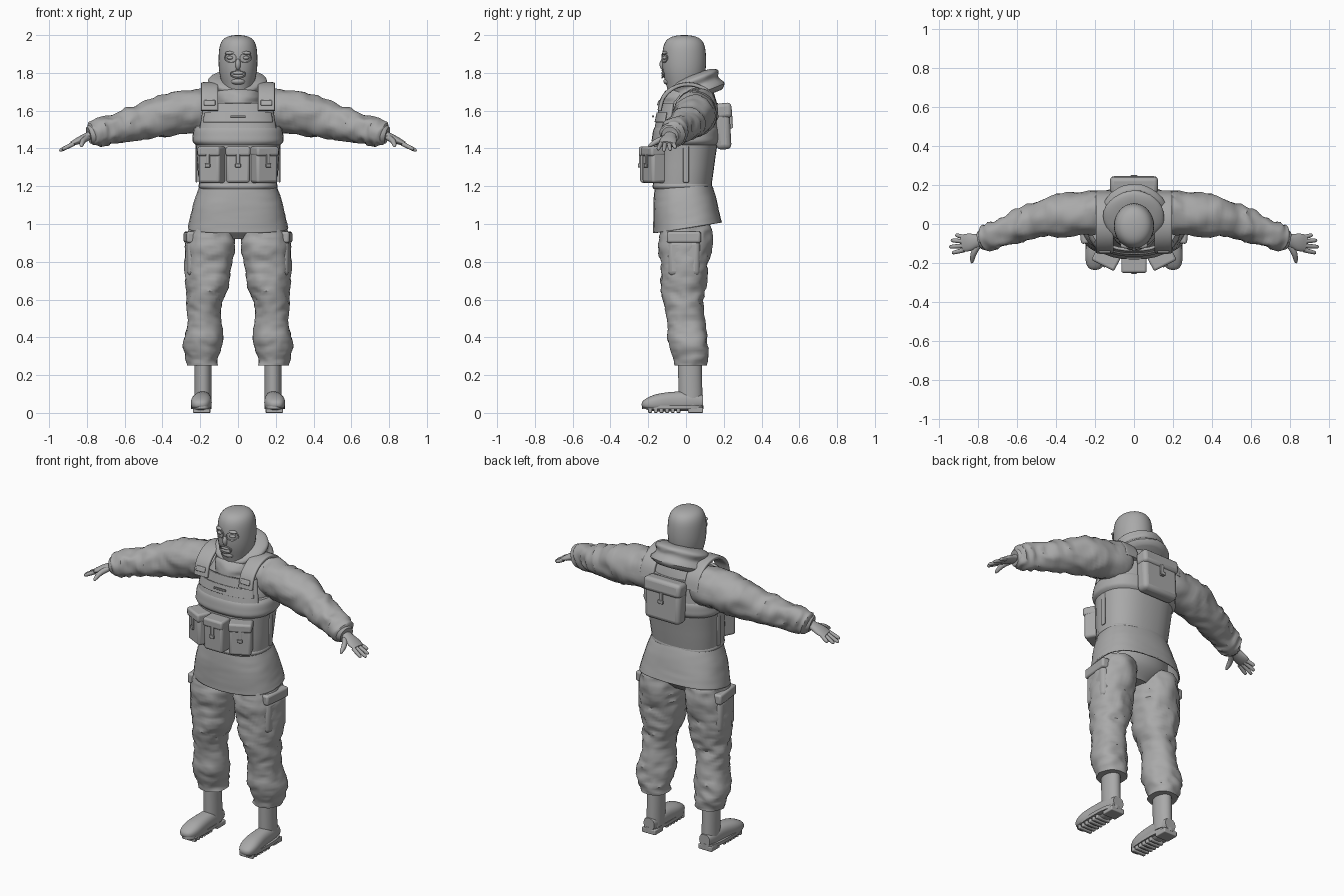
import bpy, bmesh, math
from mathutils import Vector, Matrix, noise

if "Cube" in bpy.data.objects:
    bpy.data.objects.remove(bpy.data.objects["Cube"], do_unlink=True)

grey = bpy.data.materials.new("plain grey")
grey.use_nodes = True
grey.diffuse_color = (.4, .4, .4, 1)
grey.node_tree.nodes["Principled BSDF"].inputs["Base Color"].default_value = grey.diffuse_color

X, Y, Z = Matrix.Identity(3)


def finish(name, mesh_data, mirror=False, bevel=0, thickness=0):
    """Turn a bmesh into a shaded object, optionally mirrored across x."""
    bmesh.ops.recalc_face_normals(mesh_data, faces=mesh_data.faces)
    mesh = bpy.data.meshes.new(name)
    mesh_data.to_mesh(mesh)
    mesh_data.free()
    mesh.materials.append(grey)
    mesh.polygons.foreach_set("use_smooth", [True] * len(mesh.polygons))
    mesh.set_sharp_from_angle(angle=math.radians(40))
    part = bpy.data.objects.new(name, mesh)
    bpy.context.scene.collection.objects.link(part)
    if thickness:
        part.modifiers.new("thickness", "SOLIDIFY").thickness = thickness
    if bevel:
        rounding = part.modifiers.new("rounding", "BEVEL")
        rounding.width, rounding.segments = bevel, 3
    if mirror:
        part.modifiers.new("mirror", "MIRROR")


def sample(keys, t):
    """Smooth curve through evenly spaced keys, which may be numbers or vectors."""
    last = len(keys) - 1
    if last == 0:
        return keys[0]
    start = min(int(t * last), last - 1)
    f = t * last - start
    a, b, c, d = (keys[max(0, min(last, start + k))] for k in (-1, 0, 1, 2))
    return b + (c - a + (a * 2 - b * 5 + c * 4 - d + ((b - c) * 3 + d - a) * f) * f) * (f / 2)


def tube(name, points, radii, depths=(1,), axis=None, side=X, sides=32, rings=24, power=2,
         folds=0, tilt=0, dome=0, arc=None, thickness=0, mirror=False):
    """Skin superellipse rings along a path; depth is relative to the radius.
    A dome exponent rounds off the far end, an arc in degrees leaves an open panel."""
    path = [Vector(p) for p in points]
    skin, loops = bmesh.new(), []
    first, final = arc or (0, 360)
    for r in range(rings + 1):
        t = r / rings
        if dome:
            t = 1 - (1 - t) ** 2
        tangent = axis or (sample(path, min(1, t + .02)) - sample(path, max(0, t - .02))).normalized()
        u = (side - tangent * side.dot(tangent)).normalized()
        v = tangent.cross(u)
        radius = sample(radii, t)
        if dome:
            radius *= math.sqrt(max(0, 1 - t ** dome)) + .001
        loop = []
        for k in range(sides):
            angle = math.radians(first + (final - first) * k / (sides - 1 if arc else sides))
            c, s = (math.copysign(abs(w) ** (2 / power), w) for w in (math.cos(angle), math.sin(angle)))
            offset = (u * c + v * s * sample(depths, t)) * radius
            place = sample(path, t) + offset
            place.z += tilt * offset.y
            if folds:
                crease = .5 - abs(noise.noise(place * 12 + tangent * 9 * place.dot(tangent)))
                place += offset.normalized() * folds * (noise.noise(place * 7) + crease)
            loop.append(skin.verts.new(place))
        loops.append(loop)
    for low, high in zip(loops, loops[1:]):
        for k in range(sides - 1 if arc else sides):
            j = (k + 1) % sides
            skin.faces.new((low[k], low[j], high[j], high[k]))
    if not thickness:
        skin.faces.new(loops[0])
        skin.faces.new(loops[-1])
    finish(name, skin, mirror, thickness=thickness)


def place_shape(location, size, turn=0, lean=0):
    return (Matrix.Translation(location) @ Matrix.Rotation(math.radians(turn), 4, "Z")
            @ Matrix.Rotation(math.radians(lean), 4, "X") @ Matrix.Diagonal((*size, 1)))


def box(name, location, size, turn=0, lean=0, bevel=.005, mirror=False):
    shape = bmesh.new()
    bmesh.ops.create_cube(shape, size=1, matrix=place_shape(location, size, turn, lean))
    finish(name, shape, mirror, bevel)


def ball(name, location, size, mirror=False):
    shape = bmesh.new()
    bmesh.ops.create_uvsphere(shape, u_segments=20, v_segments=12, radius=1,
                              matrix=place_shape(location, size))
    finish(name, shape, mirror)


# Masked head and facial features
tube("head", [(0, -.01, 1.62), (0, -.01, 2)], [.07, .075, .1, .105, .105], [1.13], axis=Z, dome=8)
ball("nose", (0, -.12, 1.845), (.015, .02, .03))
ball("chin", (0, -.09, 1.755), (.04, .03, .02))
ball("brows", (.04, -.11, 1.905), (.03, .015, .01), mirror=True)
ball("eyes", (.04, -.11, 1.88), (.02, .015, .01), mirror=True)
for lip, height in (("upper_lip", 1.8), ("lower_lip", 1.785)):
    ball(lip, (0, -.12, height), (.03, .01, .01))


def face_hem(name, x, z, width, height, mirror=False):
    """Raised oval hem that follows the curve of the face."""
    rim = []
    for k in range(25):
        angle = math.tau * k / 24
        px = x + width * math.cos(angle)
        rim.append((px, -.01 - .117 * math.sqrt(1 - (px / .107) ** 2), z + height * math.sin(angle)))
    tube(name, rim, [.004], side=Y, sides=6, rings=48, mirror=mirror)


face_hem("eye_hems", .04, 1.88, .03, .025, mirror=True)
face_hem("mouth_hem", 0, 1.793, .04, .02)

# Scarf and lowered hood
tube("scarf", [(0, 0, 1.62), (0, -.01, 1.74)], [.13, .12, .1], axis=Z, tilt=.2, folds=.015, dome=8)
tube("hood", [(0, .06, 1.66), (0, .03, 1.79)], [.14, .165, .14, .15, .13], [.9],
     axis=Z, tilt=.4, folds=.012, dome=9)

# Jacket with flared skirt
tube("jacket_body", [(0, -.02, 1.2), (0, .05, 1.73)], [.2, .21, .2, .12], [.72], axis=Z, power=2.3)
tube("jacket_skirt", [(0, .01, .98), (0, -.02, 1.21)], [.265, .24, .2], [.68, .72],
     axis=Z, power=2.4, tilt=.16, folds=.004, thickness=.008)

# Sleeves gathered at the wrist
tube("sleeves", [(.13, .06, 1.61), (.46, .03, 1.56), (.79, -.085, 1.47)], [.1, .105, .09, .075, .06],
     side=Y, sides=40, rings=50, folds=.022, dome=20, mirror=True)
tube("cuffs", [(.75, -.075, 1.48), (.79, -.085, 1.47)], [.05, .055, .045], side=Y, mirror=True)

# Hands with fanned fingers
wrist, knuckles = Vector((.77, -.08, 1.475)), Vector((.88, -.1, 1.425))
tube("palms", [wrist, knuckles], [.03, .035, .045, .04], [.8, .6, .4, .3], side=Y, mirror=True)
for slot, (finger, reach) in enumerate(dict(little=.05, ring=.075, middle=.085, index=.07).items()):
    spread = slot - 1.5
    root = knuckles - Y * .022 * spread - X * .01
    way = Vector((.9, -.15 * spread, -.45)).normalized()
    tube(finger + "_fingers", [root, root + way * reach], [.012, .01], side=Y, sides=12, rings=9,
         dome=8, mirror=True)
tube("thumbs", [(.79, -.1, 1.46), (.82, -.15, 1.44), (.83, -.2, 1.41)], [.015, .015, .01],
     side=Z, sides=12, dome=8, mirror=True)

# Baggy trousers
tube("trouser_hips", [(0, 0, .92), (0, 0, 1.18)], [.1, .2, .21, .2], [.65], axis=Z)
tube("trouser_legs", [(.19, .02, .25), (.17, -.01, .63), (.135, 0, 1)], [.07, .09, .085, .11, .125, .11],
     [1.1], axis=Z, sides=40, rings=50, power=2.15, folds=.02, mirror=True)
box("cargo_pockets", (.245, -.01, .82), (.06, .17, .19), turn=-6, bevel=.025, mirror=True)
box("cargo_flaps", (.25, -.01, .93), (.06, .18, .06), turn=-6, bevel=.012, mirror=True)

# Boots with heel and tread
tube("boot_shafts", [(.185, .025, .04), (.185, .02, .28)], [.045], [1.4], axis=Z, mirror=True)
tube("boot_feet", [(.187, .09, .06), (.19, -.07, .06), (.2, -.235, .045)], [.035, .045, .05, .055, .045],
     [1, 1.1, .9, .6], axis=-Y, power=2.4, dome=12, mirror=True)
tube("boot_soles", [(.194, -.07, .02), (.194, -.07, .04)], [.054], [3], axis=Z, rings=1, power=2.8, mirror=True)
box("heels", (.19, .05, .015), (.09, .08, .03), mirror=True)
for row in range(6):
    box(f"tread_{row}", (.193, -.04 - .03 * row, .015), (.09, .02, .03), mirror=True)


# Armoured vest built from layers sharing one cross-section
def vest_layer(name, low, high, radii, **options):
    tube(name, [(0, (low - 1.45) * .08, low), (0, (high - 1.45) * .08, high)], radii, [.75],
         axis=Z, power=2.4, **options)


vest_layer("vest_wrap", 1.19, 1.43, [.205, .215, .225])
vest_layer("vest_hem", 1.185, 1.215, [.2, .21, .205])
vest_layer("chest_band", 1.415, 1.52, [.22, .24, .24, .235, .22])
for face, middle in (("front", -90), ("back", 90)):
    vest_layer(face + "_plate", 1.5, 1.64, [.23, .205], arc=(middle - 60, middle + 60), thickness=.015)
vest_layer("plate_trim", 1.54, 1.59, [.232, .222], arc=(-140, -40), thickness=.006)
box("chest_tab", (0, -.175, 1.57), (.08, .01, .01), bevel=.002, mirror=False)
box("side_seams", (.22, 0, 1.32), (.01, .03, .2), mirror=True)
over_shoulder = [(.15, .01 - .15 * math.cos(a), 1.6 + .14 * math.sin(a))
                 for a in (math.pi * k / 6 for k in range(7))]
tube("shoulder_straps", over_shoulder, [.045], [.25], power=5, mirror=True)
box("strap_buckles", (.15, -.14, 1.64), (.06, .02, .03), lean=-20, mirror=True)


# Magazine pouches with flap, strap and clip
def pouch(label, x, y, turn, mirror):
    spin = Matrix.Rotation(math.radians(turn), 3, "Z")
    for part, forward, height, size, bevel in (
            ("body", 0, 1.3, (.125, .085, .165), .015),
            ("flap", .005, 1.385, (.13, .09, .05), .012),
            ("strap", .045, 1.34, (.02, .01, .08), .003),
            ("clip", .05, 1.31, (.03, .01, .02), .003)):
        box(f"{label}_pouch_{part}", spin @ Vector((0, -forward, height)) + Vector((x, y, 0)),
            size, turn, bevel=bevel, mirror=mirror)


pouch("middle", 0, -.2, 0, False)
pouch("side", .138, -.168, 27, True)

# Back pack with lid and buckle
box("back_pack", (0, .195, 1.515), (.235, .08, .24), lean=3, bevel=.025)
box("pack_lid", (0, .2, 1.6), (.245, .085, .08), lean=6, bevel=.02)
box("pack_strap", (0, .24, 1.54), (.025, .01, .07), bevel=.003)
box("pack_buckle", (0, .245, 1.52), (.035, .01, .02), bevel=.003)
